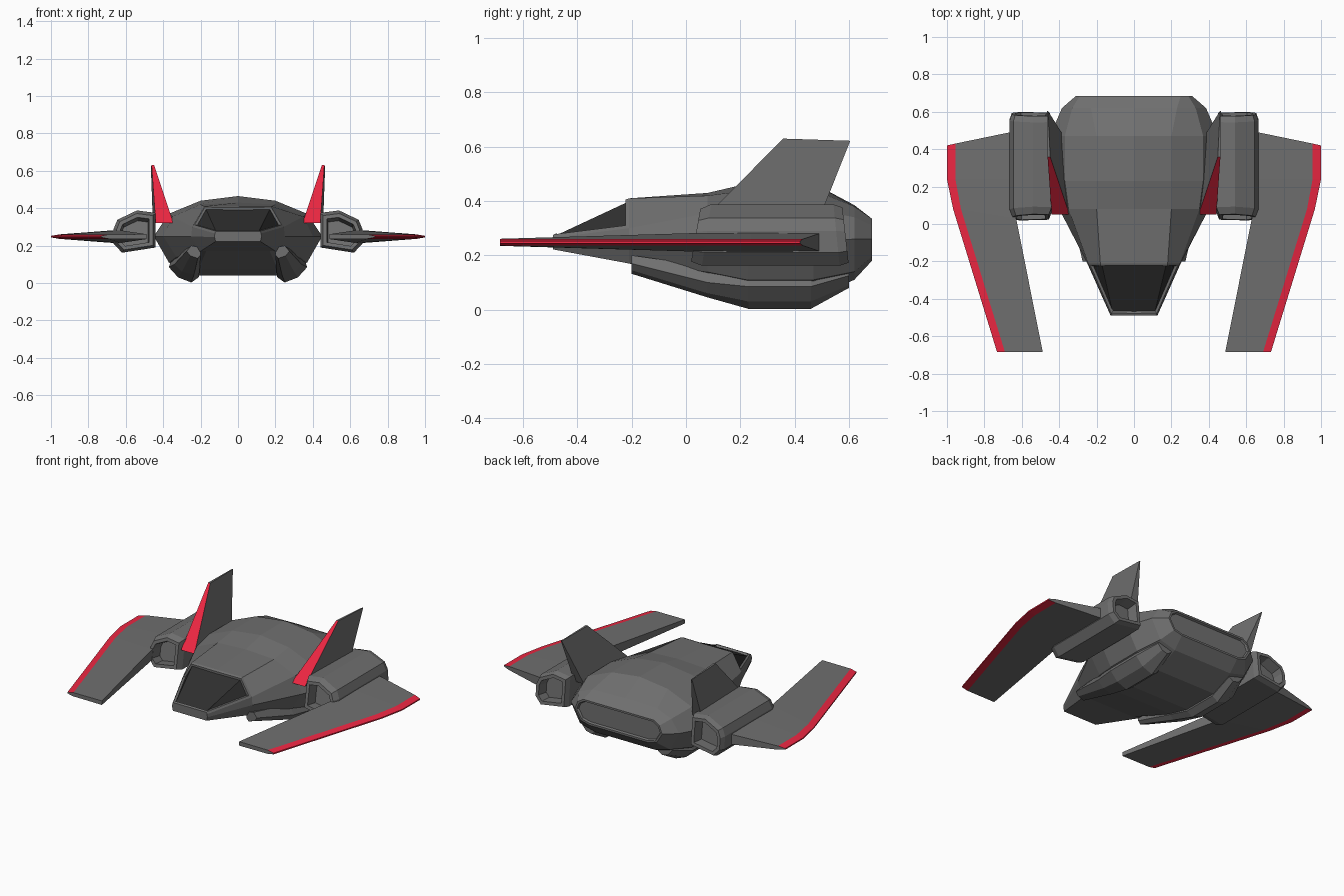
import bpy, bmesh
from mathutils import Vector

if "Cube" in bpy.data.objects:
    bpy.data.objects.remove(bpy.data.objects["Cube"])


def material(name, rgb):
    m = bpy.data.materials.new(name)
    m.diffuse_color = (*rgb, 1)
    m.use_nodes = True
    m.node_tree.nodes["Principled BSDF"].inputs["Base Color"].default_value = m.diffuse_color
    return m


GREY = material("hull_grey", (0.16, 0.16, 0.16))
RED = material("trim_red", (0.85, 0.02, 0.055))
GLASS = material("dark_glass", (0.028, 0.028, 0.028))


def loft(bm, rings):
    """Bridge equal-length rings of 3D points and cap both ends."""
    rows = [[bm.verts.new(p) for p in r] for r in rings]
    n = len(rows[0])
    strips = [[bm.faces.new((a[i], a[(i + 1) % n], b[(i + 1) % n], b[i])) for i in range(n)]
              for a, b in zip(rows, rows[1:])]
    caps = [bm.faces.new(rows[0]), bm.faces.new(rows[-1])]
    bmesh.ops.recalc_face_normals(bm, faces=bm.faces[:])
    return strips, caps


def finish(bm, name, mirror=False):
    me = bpy.data.meshes.new(name)
    bm.to_mesh(me)
    bm.free()
    for m in (GREY, RED, GLASS):
        me.materials.append(m)
    ob = bpy.data.objects.new(name, me)
    bpy.context.collection.objects.link(ob)
    if mirror:
        ob.modifiers.new("mirror", 'MIRROR')
    return ob


def recess(bm, faces, width, depth, mat=0):
    """Sunken panel: inset a frame, then step straight inwards."""
    bmesh.ops.inset_region(bm, faces=faces, thickness=width, use_even_offset=True)
    bmesh.ops.inset_region(bm, faces=faces, thickness=0.006, depth=-depth, use_even_offset=True)
    for f in faces:
        f.material_index = mat


# Fuselage: half sections from top centre round to bottom centre
sections = [
    (-0.49, [(0, .275), (.118, .275), (.124, .265), (.125, .245), (.12, .222), (0, .222)]),
    (-0.21, [(0, .41), (.18, .41), (.245, .30), (.25, .25), (.2, .17), (0, .17)]),
    (0.08, [(0, .43), (.2, .42), (.35, .355), (.40, .25), (.33, .14), (0, .075)]),
    (0.23, [(0, .465), (.2, .44), (.37, .37), (.45, .25), (.37, .11), (0, .04)]),
    (0.47, [(0, .465), (.2, .44), (.37, .37), (.45, .25), (.37, .11), (0, .04)]),
    (0.62, [(0, .385), (.23, .38), (.33, .34), (.385, .26), (.32, .14), (0, .11)]),
    (0.685, [(0, .335), (.25, .335), (.29, .31), (.31, .26), (.27, .195), (0, .18)]),
]
# extra flat-bottom edge point for every section
rings = []
for y, half in sections:
    bx = min(0.21, half[4][0] * .85)
    half = half[:5] + [(bx, half[5][1])] + half[5:]
    ring = half + [(-x, z) for x, z in reversed(half[1:-1])]
    rings.append([(x, y, z) for x, z in ring])
bm = bmesh.new()
strips, caps = loft(bm, rings)
windscreen = [strips[0][i] for i in (0, 1, -1, -2)]
recess(bm, windscreen, 0.014, 0.012, 2)
recess(bm, [caps[1]], 0.012, 0.012)
finish(bm, "fuselage")

# Lower pods
pod = [
    (-0.20, [(.20, .15), (.215, .132), (.255, .145), (.275, .17), (.25, .20), (.20, .19)]),
    (0.08, [(.205, .07), (.235, .045), (.30, .06), (.34, .10), (.31, .16), (.21, .14)]),
    (0.23, [(.21, .03), (.25, .003), (.32, .03), (.37, .085), (.34, .17), (.21, .13)]),
    (0.46, [(.21, .03), (.25, .003), (.32, .03), (.37, .085), (.34, .17), (.21, .13)]),
    (0.60, [(.22, .10), (.25, .08), (.29, .09), (.32, .125), (.30, .18), (.22, .17)]),
]
bm = bmesh.new()
loft(bm, [[(x, y, z) for x, z in r] for y, r in pod])
finish(bm, "lower_pod", True)

# Engine nacelles with recessed intake and exhaust
outline = [(.44, .375), (.54, .388), (.645, .338), (.665, .29), (.665, .21), (.62, .162), (.44, .19)]


def nacelle_ring(y, s, lean):
    c = Vector((.55, .27))
    return [(c.x + (x - c.x) * s, y + lean * (z - .27), c.y + (z - c.y) * s) for x, z in outline]


bm = bmesh.new()
strips, caps = loft(bm, [nacelle_ring(.035, .86, .15), nacelle_ring(.075, 1, .15),
                         nacelle_ring(.555, 1, -.1), nacelle_ring(.588, .9, -.1)])
for cap in caps:
    recess(bm, [cap], 0.02, 0.07)
finish(bm, "engine_nacelle", True)

# Forward-swept wings: y and x of inner edge, trim line and outer edge
wing = [
    ((-.685, .488), (-.685, .69), (-.685, .732), .013),
    ((.03, .63), (.08, .925), (.08, .967), .034),
    ((.24, .64), (.24, .955), (.24, 1.0), .036),
    ((.495, .64), (.43, .955), (.42, 1.0), .034),
]
bm = bmesh.new()
rings = []
for a, b, c, t in wing:
    top = [(a, t), (b, .012), (c, .004)]
    ring = [(x, y, .248 + h) for (y, x), h in top]
    ring += [(x, y, .248 - h) for (y, x), h in reversed(top)]
    rings.append(ring)
strips, caps = loft(bm, rings)
for s in strips:
    for i in (1, 2, 3):
        s[i].material_index = 1
finish(bm, "wing", True)

# Tail fins with red leading face
bm = bmesh.new()
base = [(.345, .05, .32), (.44, .05, .32), (.455, .485, .32), (.385, .485, .32)]
tip = [(.448, .358, .63), (.462, .358, .63), (.466, .605, .622), (.460, .605, .622)]
strips, caps = loft(bm, [base, tip])
strips[0][0].material_index = 1
finish(bm, "tail_fin", True)
